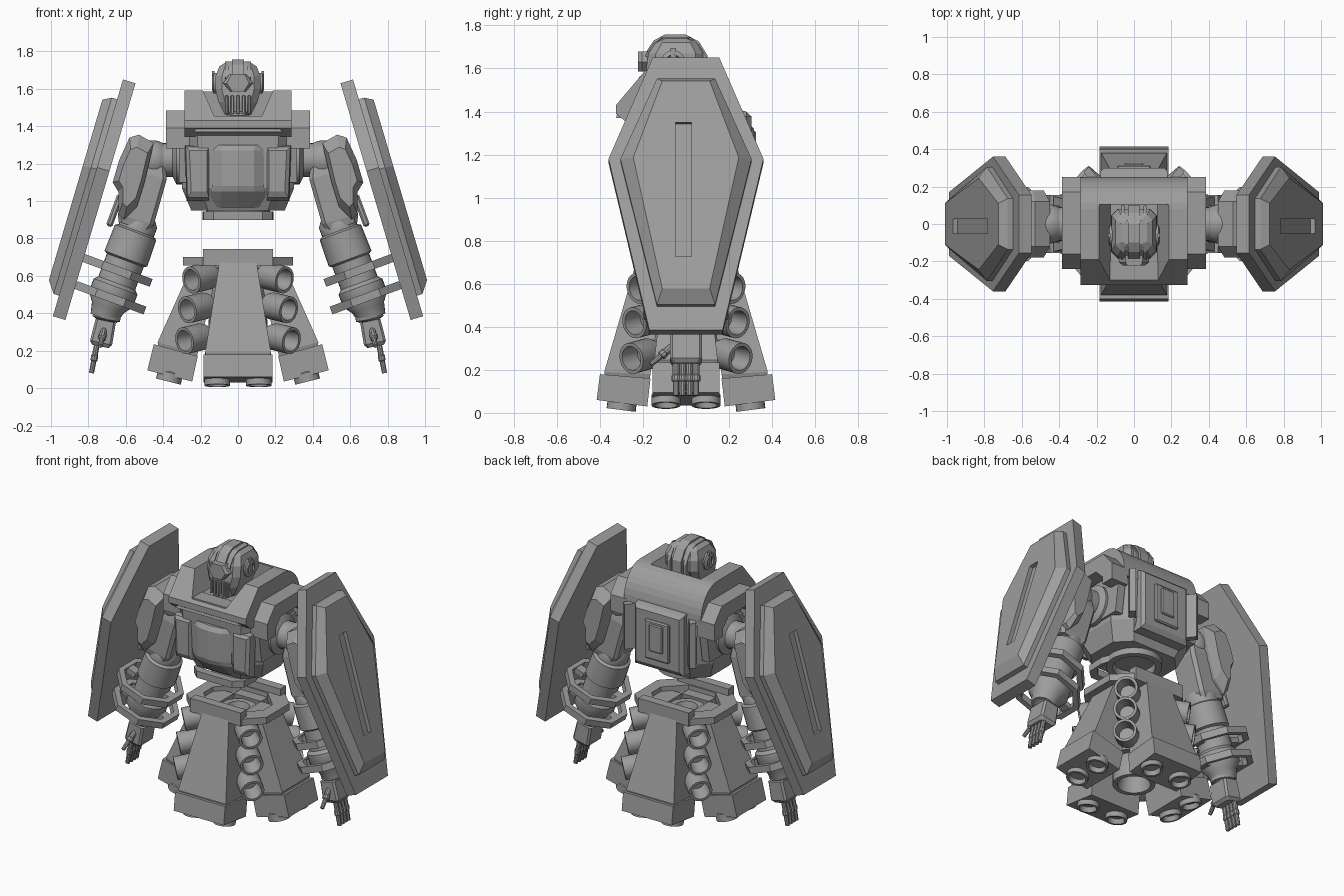
import bpy, bmesh
from math import radians, pi, sin, cos
from mathutils import Matrix, Vector

if "Cube" in bpy.data.objects:
    bpy.data.objects.remove(bpy.data.objects["Cube"])

GREY = (0.34, 0.34, 0.34, 1)
mat = bpy.data.materials.new("armour grey")
mat.use_nodes = True
mat.diffuse_color = GREY
mat.node_tree.nodes["Principled BSDF"].inputs["Base Color"].default_value = GREY
I = Matrix.Identity(4)


def finish(name, bm, M=I, smooth=False):
    bm.transform(M)
    bmesh.ops.remove_doubles(bm, verts=bm.verts, dist=1e-5)
    bmesh.ops.recalc_face_normals(bm, faces=bm.faces)
    me = bpy.data.meshes.new(name)
    bm.to_mesh(me)
    bm.free()
    me.materials.append(mat)
    ob = bpy.data.objects.new(name, me)
    bpy.context.collection.objects.link(ob)
    if smooth:
        bpy.ops.object.select_all(action='DESELECT')
        ob.select_set(True)
        bpy.context.view_layer.objects.active = ob
        bpy.ops.object.shade_smooth_by_angle(angle=radians(35))
    return ob


def loft(name, rings, M=I, closed=False, smooth=False):
    """Skin a list of rings of equal length; cap the ends unless closed."""
    bm = bmesh.new()
    vs = [[bm.verts.new(p) for p in r] for r in rings]
    n = len(vs[0])
    pairs = list(zip(vs, vs[1:])) + ([(vs[-1], vs[0])] if closed else [])
    for a, b in pairs:
        for i in range(n):
            bm.faces.new((a[i], a[(i + 1) % n], b[(i + 1) % n], b[i]))
    if not closed:
        bm.faces.new(vs[0])
        bm.faces.new(vs[-1])
    return finish(name, bm, M, smooth)


def lathe(name, profile, at, axis, n=24, M=I, closed=False):
    """Turn (radius, height) points around an axis."""
    turn = 0.5 if n <= 8 else 0
    rings = [[(max(r, 1e-4) * cos(2 * pi * (i + turn) / n),
               max(r, 1e-4) * sin(2 * pi * (i + turn) / n), h) for i in range(n)]
             for r, h in profile]
    F = Matrix.Translation(at) @ Vector(axis).to_track_quat('Z', 'Y').to_matrix().to_4x4()
    return loft(name, rings, M @ F, closed, smooth=n > 8)


def cup(name, r, length, at, axis, M=I):
    """Cylinder with a recessed open end."""
    return lathe(name, [(r * .85, 0), (r, length * .2), (r, length), (r * .78, length),
                        (r * .65, length * .35)], at, axis, 24, M)


def oct_ring(hx, y0, y1, z, c):
    return [(hx - c, y0, z), (hx, y0 + c, z), (hx, y1 - c, z), (hx - c, y1, z),
            (c - hx, y1, z), (-hx, y1 - c, z), (-hx, y0 + c, z), (c - hx, y0, z)]


def prism_x(name, pts, x0, x1, M=I, smooth=False):
    return loft(name, [[(x, y, z) for y, z in pts] for x in (x0, x1)], M, smooth=smooth)


def box(name, c, s, M=I, bevel=0.0):
    bm = bmesh.new()
    bmesh.ops.create_cube(bm, size=1, matrix=Matrix.Translation(c) @ Matrix.Diagonal((*s, 1)))
    if bevel:
        bmesh.ops.bevel(bm, geom=bm.edges[:], offset=bevel, segments=1, affect='EDGES')
    return finish(name, bm, M)


def cut(ob, cutter):
    """Subtract a cutter, bake the result and drop the cutter."""
    mod = ob.modifiers.new("cut", 'BOOLEAN')
    mod.operation, mod.object, mod.solver = 'DIFFERENCE', cutter, 'EXACT'
    dg = bpy.context.evaluated_depsgraph_get()
    me = bpy.data.meshes.new_from_object(ob.evaluated_get(dg))
    ob.modifiers.clear()
    ob.data = me
    bpy.data.objects.remove(cutter)


# Torso
loft("torso_body", [oct_ring(.25, -.2, .19, .95, .09), oct_ring(.3, -.26, .24, 1.07, .1),
                    oct_ring(.3, -.28, .25, 1.38, .08)])
back = [(.08 + .17 * sin(a), 1.38 + .21 * cos(a)) for a in (i * pi / 16 for i in range(9))]
yoke = prism_x("chest_yoke", [(-.27, 1.345), (-.325, 1.39), (-.325, 1.43), (-.19, 1.59)]
               + back + [(.25, 1.345)], -.285, .285)
cut(yoke, loft("neck_cutter", [[(-x, -.5, z), (x, -.5, z), (x, .105, z), (-x, .105, z)]
                               for x, z in ((.125, 1.45), (.2, 1.62))]))
loft("chest_apron", [[(-x, y, z), (x, y, z), (x, -.2, z), (-x, -.2, z)]
                     for x, y, z in ((.24, -.325, 1.37), (.15, -.3, 1.455))])
bulge = [(-.145, -.2), (-.145, -.27), (-.09, -.305), (0, -.315), (.09, -.305), (.145, -.27), (.145, -.2)]
loft("chest_hatch", [[(x * s, y + d, z) for x, y in bulge]
                     for z, s, d in ((.965, 1.1, .09), (1.05, 1, .01), (1.08, .96, 0), (1.27, .96, 0), (1.3, 1, .02))])
loft("back_pack", [[(-x, y, z0), (x, y, z0), (x, y, z1), (-x, y, z1)]
                   for x, y, z0, z1 in ((.18, .2, 1.0, 1.42), (.18, .28, 1.0, 1.4), (.16, .3, 1.03, 1.38))])
box("back_vent", (0, .3, 1.2), (.18, .03, .26), bevel=.008)
box("back_vent_cover", (0, .315, 1.22), (.1, .02, .18), bevel=.006)
lathe("waist_collar", [(.17, .05), (.17, 0), (.13, 0), (.12, .05)], (0, 0, .91), (0, 0, 1), 32)
loft("waist_bracket", [[(x, y, .9), (x * .9, y + .05, .9), (x * .9, y + .05, .945), (x, y, .945)]
                       for x, y in ((-.19, -.08), (-.185, -.2), (-.13, -.25), (.13, -.25), (.185, -.2), (.19, -.08))])

# Head
loft("helmet", [oct_ring(x, f, b, z, c) for x, f, b, z, c in (
    (.07, -.18, -.01, 1.46, .03), (.105, -.19, .04, 1.53, .035), (.122, -.185, .08, 1.6, .035),
    (.12, -.175, .08, 1.67, .035), (.1, -.14, .05, 1.72, .03), (.06, -.11, .02, 1.745, .02))])
crest = [(-.19, 1.67), (-.15, 1.73), (-.1, 1.757), (0, 1.757), (.06, 1.725), (.1, 1.66), (.1, 1.56)]
prism_x("head_crest", crest + [(0, 1.6), (-.15, 1.66)], -.033, .033)
loft("brow_plate", [[(x * s, y, z) for x, z in ((-.045, 1.68), (.045, 1.68), (.08, 1.63),
                                               (.04, 1.585), (-.04, 1.585), (-.08, 1.63))]
                    for s, y in ((1, -.15), (1, -.205), (.75, -.222))])
for i in range(5):
    box("mouth_bar", ((i - 2) * .03, -.195 + abs(i - 2) * .008, 1.515), (.018, .045, .1), bevel=.004)
box("chin", (0, -.18, 1.465), (.09, .05, .03), bevel=.008)
lathe("neck", [(.06, 0), (.06, .1)], (0, -.05, 1.4), (0, 0, 1), 16)

# Skirt hub and belt
loft("belt", [oct_ring(x, -y, y, z, .12) for x, y, z in
              ((.295, .24, .655), (.295, .24, .7), (.22, .17, .7), (.22, .17, .655))], closed=True)
for s in (-1, 1):
    box("belt_bar", (0, s * .21, .7), (.375, .06, .09))
lathe("skirt_core", [(.16, 0), (.15, .32), (.11, .36), (.11, .4), (.07, .4), (.06, .36)],
      (0, 0, .25), (0, 0, 1))
cup("main_thruster", .13, .17, (0, 0, .26), (0, 0, -1))


def leg(name, angle, hw, foot):
    """Flared skirt leg with a tilted foot; foot is outer top, outer bottom, inner bottom, inner top."""
    R = Matrix.Rotation(angle, 4, 'Z')
    (oty, otz), ob, ib, (ity, itz) = [Vector((-d, z)) for d, z in foot]
    loft(name + "_leg", [[(-x, y0, z0), (x, y0, z0), (x, y1, z1), (-x, y1, z1)] for x, y0, z0, y1, z1 in (
        (.1, -.24, .67, -.1, .67), (hw * .95, oty + .02, otz + .01, ity, itz + .02),
        (hw * .88, oty + .03, otz - .03, ity - .01, itz - .03))], R)
    pts = [(oty, otz), ob, ib, (ity, itz)]
    loft(name + "_foot", [[(x, y, z) for y, z in pts] for x in (-hw, hw)], R)
    mid, d = (ob + ib) / 2, (ob - ib).normalized()
    for s in (-1, 1):
        cup(name + "_foot_nozzle", .068, .06, (s * hw * .6, mid.x + d.y * .03, mid.y + .028), (0, -d.y, d.x), R)


front_foot = ((.4, .18), (.415, .06), (.18, .03), (.165, .16))
side_foot = ((.45, .235), (.485, .095), (.245, .035), (.215, .17))
for k, side in enumerate(("front", "left", "back", "right")):
    leg(side, k * pi / 2, *((.155, side_foot) if k % 2 else (.185, front_foot)))
    # Thrusters stacked between neighbouring legs, turned slightly sideways
    D = Matrix.Rotation(k * pi / 2 + pi / 4 + (-.06 if k % 2 else .06), 4, 'Z')
    for d, z in ((.185, .605), (.215, .445), (.235, .28)):
        cup(side + "_skirt_thruster", .073, .15, (0, -d, z), (0, -1, -.18), D)

# Parts built on the left and flipped to the right
for sx, side in ((1, "left_"), (-1, "right_")):
    F = Matrix.Diagonal((sx, 1, 1, 1))

    def frame(x, z, tilt):
        return F @ Matrix.Translation((x, 0, z)) @ Matrix.Rotation(radians(-tilt), 4, 'Y')

    # Ear, shoulder housing, chest and back panels
    lathe(side + "ear", [(.055, 0), (.055, .02), (.035, .03), (.03, .02)], (.11, -.06, 1.63), (1, 0, 0), 20, F)
    box(side + "ear_fin", (.132, -.06, 1.65), (.015, .025, .09), F)
    prism_x(side + "helmet_strip", [(y, z - .012) for y, z in crest] + [(0, 1.6), (-.15, 1.64)], .05, .07, F)
    prism_x(side + "shoulder_housing", [(-.24, 1.28), (-.24, 1.39), (-.16, 1.485), (.17, 1.485), (.25, 1.39),
            (.25, 1.28), (.16, 1.28), (.16, 1.33), (.1, 1.39), (-.1, 1.39), (-.15, 1.33), (-.15, 1.28)], .26, .385, F)
    prism_x(side + "shoulder_flange", [(-.2, 1.1), (-.23, 1.3), (.23, 1.3), (.2, 1.1)], .26, .315, F)
    loft(side + "chest_panel", [[(x0, y, z0), (x1, y, z0), (x1 + .01, y, z1), (x0, y, z1)]
                                for y, x0, x1, z0, z1 in ((-.22, .155, .275, 1.0, 1.3), (-.27, .155, .27, 1.02, 1.29),
                                                          (-.285, .165, .25, 1.05, 1.27))], F)
    loft(side + "back_wing", [[(.17, .22, z), (.23, .22, z), (.27, .28, z), (.24, .305, z)]
                              for z in (1.08, 1.38)], F)
    lathe(side + "shoulder_joint", [(.13, 0), (.13, .06), (.09, .08), (.09, .15)], (.27, 0, 1.22), (1, 0, 0), 24, F)
    lathe(side + "shoulder_ball", [(.105 * sin(a), -.105 * cos(a)) for a in (i * pi / 12 for i in range(13))],
          (.455, 0, 1.22), (0, 0, 1), 24, F)

    # Upper arm and its armour
    A = frame(.455, 1.22, 16)
    loft(side + "upper_arm", [oct_ring(x, -y, y, z, .02) for x, y, z in
                              ((.085, .09, -.37), (.1, .1, -.33), (.1, .1, -.08), (.07, .08, 0))], A)
    pad = ((.45, 1.31), (.53, 1.355), (.58, 1.34), (.635, 1.22), (.67, 1.1), (.64, 1.05),
           (.64, .93), (.61, .9), (.54, .97), (.5, 1.1))
    loft(side + "arm_armour", [[(.56 + (x - .56) * s, y, 1.13 + (z - 1.13) * s) for x, z in pad]
                               for y, s in ((-.18, .7), (-.12, 1), (.12, 1), (.18, .7))], F)

    # Forearm with two octagonal bands
    B = frame(.53, .88, 20.3)
    lathe(side + "forearm", [(.08, .04), (.1, .01), (.1, -.04), (.118, -.05), (.122, -.2), (.105, -.21),
                             (.105, -.34), (.125, -.36), (.125, -.43), (.09, -.48), (.075, -.54)],
          (0, 0, 0), (0, 0, 1), 28, B)
    for x, z in ((.025, -.275), (.005, -.425)):
        lathe(side + "forearm_band", [(.213, -.022), (.213, .022), (.175, .022), (.175, -.022)],
              (x, 0, z), (0, 0, 1), 8, B, closed=True)
        for s in (-1, 1):
            box(side + "band_strut", (x + s * .14, 0, z), (.08, .06, .035), B)
    box(side + "forearm_mount", (.145, 0, .02), (.035, .14, .18), B, .01)

    # Hand
    H = frame(.705, .37, 12)
    lathe(side + "wrist", [(.075, .03), (.075, 0), (.05, -.01), (.05, -.04)], (0, 0, 0), (0, 0, 1), 16, H)
    loft(side + "palm", [oct_ring(x, -y, y, z, .012) for x, y, z in
                         ((.045, .06, -.15), (.06, .075, -.13), (.055, .075, -.01))], H)
    for i in range(4):
        y = (i - 1.5) * .031
        lathe(side + "finger", [(.016, 0), (.016, -.07), (.02, -.075), (.02, -.1), (.015, -.105), (.014, -.17)],
              (.02, y, -.13), (.02, 0, 1), 10, H)
    lathe(side + "thumb", [(.018, 0), (.018, .06), (.022, .065), (.022, .085), (.014, .09), (.012, .15)],
          (0, -.05, -.05), (0, -.75, -.65), 10, H)

    # Shield: plate, raised panel and groove
    S = frame(.615, 1.65, 16.5)

    def coffin(x, top, mid, low, z0, z1, z2):
        return [(x, -top, z0), (x, top, z0), (x, mid, z1), (x, low, z2), (x, -low, z2), (x, -mid, z1)]

    plate = (.155, .36, .17, 0, -.49, -1.32)
    loft(side + "shield_plate", [coffin(-.07, *plate), coffin(0, *plate)], S)
    rim = (.135, .305, .135, -.11, -.5, -1.205)
    panel = loft(side + "shield_panel", [coffin(-.01, *rim), coffin(.03, *rim),
                                         coffin(.075, .11, .245, .11, -.135, -.505, -1.14)], S)
    cut(panel, box("groove_cutter", (.08, -.012, -.66), (.06, .075, .65), S))
